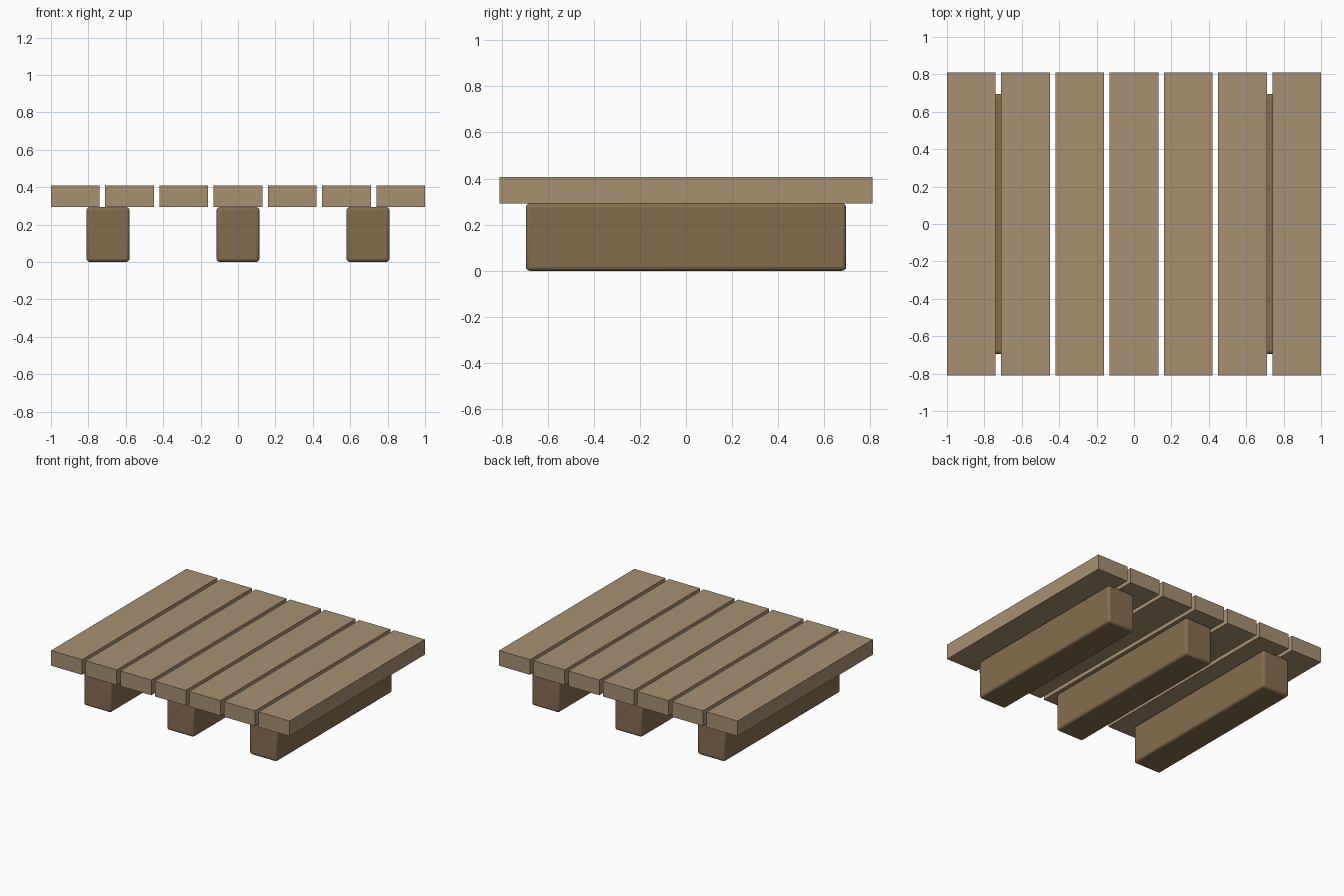
import bpy

if "Cube" in bpy.data.objects:
    bpy.data.objects.remove(bpy.data.objects["Cube"])


def material(name, color):
    mat = bpy.data.materials.new(name)
    mat.diffuse_color = color
    mat.use_nodes = True
    mat.node_tree.nodes["Principled BSDF"].inputs["Base Color"].default_value = mat.diffuse_color
    return mat


def box(name, center, size, mat, bevel=0.0):
    bpy.ops.mesh.primitive_cube_add(size=1, location=center)
    obj = bpy.context.object
    obj.name = name
    obj.scale = size
    bpy.ops.object.transform_apply(location=False, rotation=False, scale=True)
    obj.data.materials.append(mat)
    if bevel:
        mod = obj.modifiers.new("rounded_edges", 'BEVEL')
        mod.width = bevel
        mod.segments = 3
        bpy.ops.object.shade_smooth_by_angle()
    return obj


light_wood = material("light_wood", (0.39, 0.28, 0.165, 1))
dark_wood = material("dark_wood", (0.235, 0.152, 0.076, 1))

SUPPORT_H = 0.293
SLAT_H = 0.115

# Top deck: seven evenly spaced sharp-edged slats
for i in range(7):
    box(f"deck_slat_{i + 1}", ((i - 3) * 0.29, 0, SUPPORT_H + SLAT_H / 2),
        (0.26, 1.62, SLAT_H), light_wood)

# Three rounded support beams running front to back
for i in range(3):
    box(f"support_beam_{i + 1}", ((i - 1) * 0.695, 0, SUPPORT_H / 2),
        (0.23, 1.39, SUPPORT_H), dark_wood, bevel=0.018)
